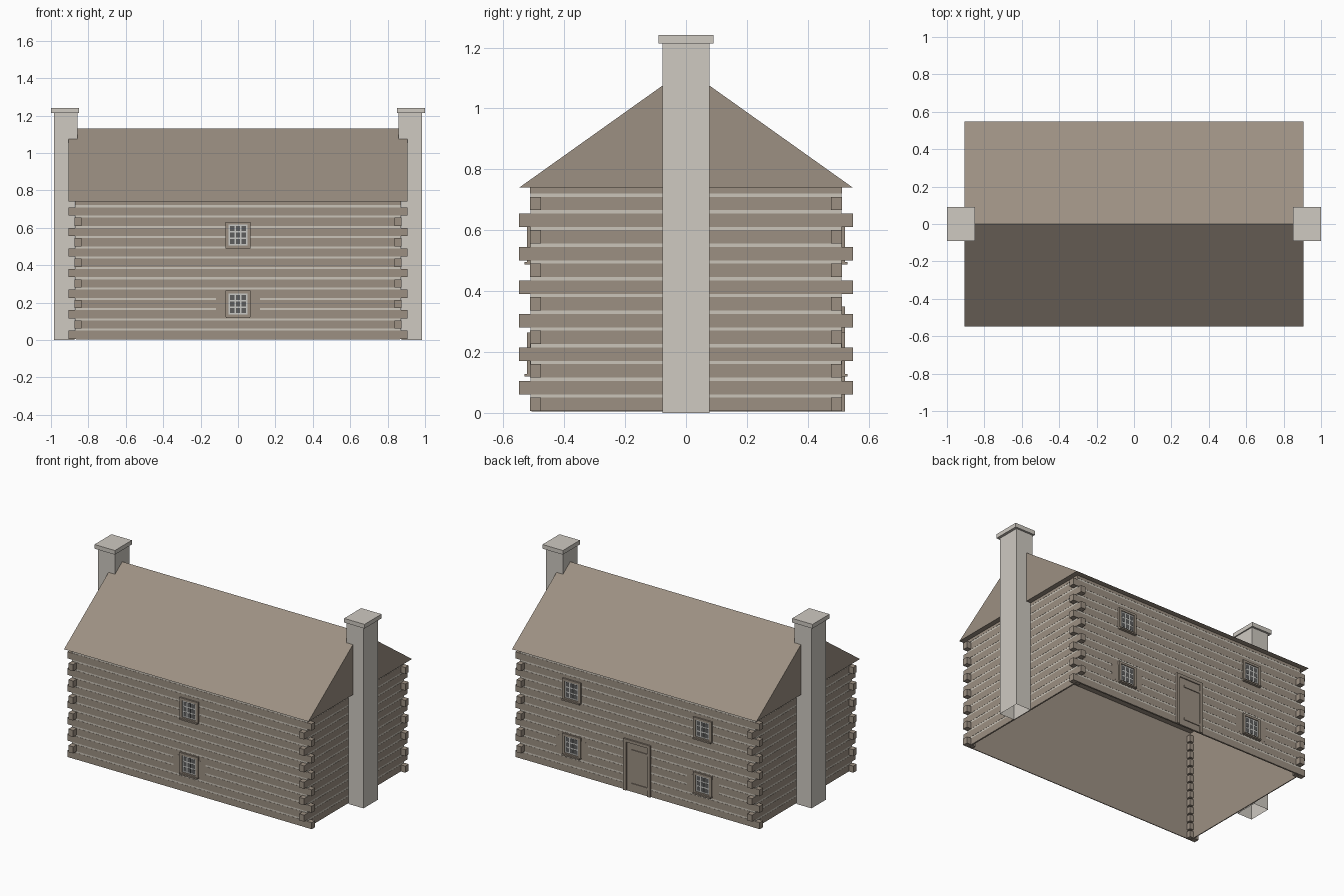
import bpy
import bmesh
from mathutils import Matrix, Vector

cube = bpy.data.objects.get("Cube")
if cube:
    bpy.data.objects.remove(cube)


def material(name, rgb):
    m = bpy.data.materials.new(name)
    m.use_nodes = True
    m.diffuse_color = (*rgb, 1)
    m.node_tree.nodes["Principled BSDF"].inputs["Base Color"].default_value = (*rgb, 1)
    return m


WOOD = material("weathered_wood", (0.335, 0.28, 0.225))
CHINK = material("pale_chinking", (0.60, 0.56, 0.49))
STONE = material("chimney_stone", (0.62, 0.585, 0.535))
GLASS = material("window_glass", (0.11, 0.11, 0.11))
SASH = material("window_sash", (0.58, 0.58, 0.56))


def finish(name, bm, mat):
    mesh = bpy.data.meshes.new(name)
    bm.to_mesh(mesh)
    bm.free()
    mesh.materials.append(mat)
    obj = bpy.data.objects.new(name, mesh)
    bpy.context.collection.objects.link(obj)
    return obj


def add_box(bm, x, y, z):
    """Add a box from three (low, high) ranges."""
    ranges = (x, y, z)
    centre = Vector([(a + b) / 2 for a, b in ranges])
    size = [abs(b - a) for a, b in ranges] + [1]
    bmesh.ops.create_cube(bm, size=1, matrix=Matrix.Translation(centre) @ Matrix.Diagonal(size))


def boxes(name, mat, parts):
    bm = bmesh.new()
    for part in parts:
        add_box(bm, *part)
    return finish(name, bm, mat)


def span(half, centre=0):
    return (centre - half, centre + half)


# Main sizes
WALL_X, WALL_Y = 0.872, 0.512
ROOF_X, ROOF_Y = 0.905, 0.548
EAVE, RIDGE = 0.74, 1.13
LOG, STEP, THICK = 0.044, 0.055, 0.035
SKIN = 0.005


def wall_ring(outer, inner, z):
    """Four thin panels round the hollow house, between two insets from the wall face."""
    ring = []
    for s in (-1, 1):
        ring.append((span(WALL_X - outer), (s * (WALL_Y - inner), s * (WALL_Y - outer)), z))
        ring.append(((s * (WALL_X - inner), s * (WALL_X - outer)), span(WALL_Y - outer), z))
    return ring


# Hollow walls: wooden lining, then courses of logs and chinking
boxes("wall_lining", WOOD, wall_ring(SKIN, SKIN + 0.003, (0.004, EAVE)))
logs, chinking, stubs = [], [], []
for k in range(14):
    low = 0.006 + STEP * k
    top = min(low + LOG, EAVE)
    logs += wall_ring(0, SKIN, (low, top))
    if k == 13:
        continue
    chinking += wall_ring(0.001, SKIN, (top, low + STEP))
    # Log ends crossing at the corners, in alternate directions
    if k % 2 == 0:
        x, y = (WALL_X - THICK, ROOF_X), (WALL_Y - THICK, WALL_Y + 0.001)
    else:
        x, y = (WALL_X - THICK, WALL_X + 0.001), (WALL_Y - THICK, ROOF_Y)
    for sx in (-1, 1):
        for sy in (-1, 1):
            stubs.append(([sx * v for v in x], [sy * v for v in y], (low, top)))
boxes("wall_logs", WOOD, logs)
boxes("wall_chinking", CHINK, chinking)
boxes("corner_log_ends", WOOD, stubs)

# Solid gabled roof with sharp eaves
bm = bmesh.new()
profile = [(-ROOF_Y, EAVE), (ROOF_Y, EAVE), (0, RIDGE)]
gable = bm.faces.new([bm.verts.new((-ROOF_X, y, z)) for y, z in profile])
ext = bmesh.ops.extrude_face_region(bm, geom=[gable], use_keep_orig=True)
moved = [g for g in ext["geom"] if isinstance(g, bmesh.types.BMVert)]
bmesh.ops.translate(bm, verts=moved, vec=(2 * ROOF_X, 0, 0))
bmesh.ops.recalc_face_normals(bm, faces=bm.faces)
finish("gabled_roof", bm, WOOD)

# Chimneys, open at the foot, each with a cap
for s, side in ((1, "left"), (-1, "right")):
    bm = bmesh.new()
    add_box(bm, (s * 0.874, s * 0.983), span(0.077), (0, EAVE))
    add_box(bm, (s * 0.857, s * 0.983), span(0.077), (EAVE, 1.22))
    ends = [f for f in bm.faces if abs(f.normal.z) > 0.5 and f.calc_center_median().z < 1]
    bmesh.ops.delete(bm, geom=ends, context="FACES_ONLY")
    finish(side + "_chimney", bm, STONE)
    boxes(side + "_chimney_cap", STONE, [((s * 0.849, s), span(0.09), (1.213, 1.241))])


def window(name, x, z, s, lower):
    """Window on the long wall facing s along y."""
    def out(a, b):
        return (s * (WALL_Y + a), s * (WALL_Y + b))

    w, h, iw, ih = 0.068, 0.071, 0.05, 0.056
    frame = [(span(w, x), out(-0.004, 0.010), (z + ih, z + h)),
             (span(w, x), out(-0.004, 0.010), (z - h, z - ih))]
    for t in (-1, 1):
        frame.append(((x + t * iw, x + t * w), out(-0.004, 0.010), (z - ih, z + ih)))
    frame.append((span(w - 0.003, x), out(0, 0.018), (z - h - 0.003, z - h + 0.006)))
    boxes(name + "_frame", WOOD, frame)
    boxes(name + "_sash", SASH, [(span(iw, x), out(-0.004, 0.004), span(ih, z))])
    panes = [(span(0.0118, x + i * 0.031), out(0, 0.005), span(0.0135, z + j * 0.035))
             for i in (-1, 0, 1) for j in (-1, 0, 1)]
    boxes(name + "_panes", GLASS, panes)
    # Flat timber closing the chinking beside the lower windows
    if lower:
        boxes(name + "_block", WOOD, [(span(0.118, x), out(-0.004, 0.0005), (0.13, 0.24))])


for level, z in (("lower", 0.193), ("upper", 0.561)):
    low = level == "lower"
    window("front_" + level + "_window", 0, z, -1, low)
    window("back_left_" + level + "_window", 0.485, z, 1, low)
    window("back_right_" + level + "_window", -0.485, z, 1, low)

# Back door with frame, slab and battens
Y = WALL_Y
jambs = [((t * 0.078, t * 0.1), (Y - 0.004, Y + 0.010), (0.005, 0.35)) for t in (-1, 1)]
boxes("door_frame", WOOD, jambs + [(span(0.078), (Y - 0.004, Y + 0.010), (0.33, 0.35))])
boxes("door_slab", WOOD, [(span(0.078), (Y - 0.004, Y + 0.003), (0.005, 0.33))])
boxes("door_battens", WOOD, [((-0.078, 0.04), (Y, Y + 0.008), span(0.008, z)) for z in (0.055, 0.28)])
